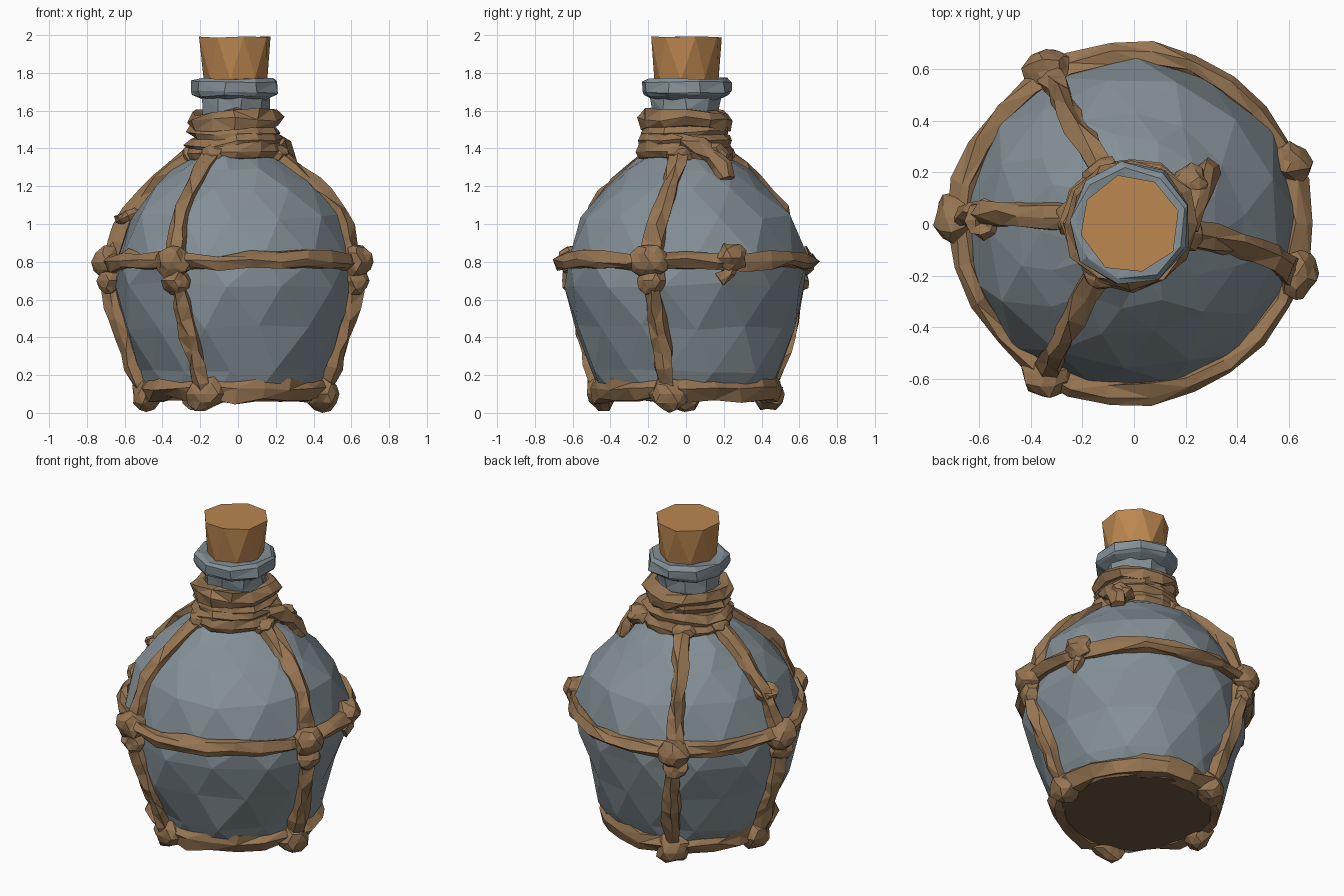
import bpy, bmesh, math, random
from mathutils import Vector

if "Cube" in bpy.data.objects:
    bpy.data.objects.remove(bpy.data.objects["Cube"])

random.seed(7)
CX = -0.015


def material(name, rgb):
    m = bpy.data.materials.new(name)
    m.diffuse_color = (*rgb, 1)
    m.use_nodes = True
    m.node_tree.nodes["Principled BSDF"].inputs["Base Color"].default_value = m.diffuse_color
    return m


GLASS = material("blue_grey_glass", (0.23, 0.28, 0.31))
ROPE = material("rope_brown", (0.31, 0.18, 0.085))
CORK = material("cork_tan", (0.50, 0.24, 0.08))
DARK = material("base_brown", (0.16, 0.10, 0.05))


def jitter(a):
    return Vector([random.uniform(-a, a) for _ in range(3)])


def finish(name, bm, mat):
    # chipped look: flat triangles
    bmesh.ops.recalc_face_normals(bm, faces=bm.faces)
    bmesh.ops.triangulate(bm, faces=[f for f in bm.faces if len(f.verts) == 4],
                          quad_method='SHORT_EDGE')
    for v in bm.verts:
        v.co.z = max(v.co.z, 0)
    me = bpy.data.meshes.new(name)
    bm.to_mesh(me)
    bm.free()
    me.materials.append(mat)
    ob = bpy.data.objects.new(name, me)
    bpy.context.collection.objects.link(ob)
    return ob


def skin(bm, rings, closed=False):
    # join rings of vertices with quads, cap the ends if open
    n = len(rings[0])
    for i in range(len(rings) if closed else len(rings) - 1):
        a, b = rings[i], rings[(i + 1) % len(rings)]
        for k in range(n):
            bm.faces.new((a[k], a[(k + 1) % n], b[(k + 1) % n], b[k]))
    if not closed:
        bm.faces.new(rings[0][::-1])
        bm.faces.new(rings[-1])


def lathe(name, profile, sides, mat, wobble=0.0, phase=0.0, stagger=0.0):
    # stagger turns every ring a little further for triangular facets
    bm = bmesh.new()
    rings = []
    for i, (r, z) in enumerate(profile):
        turn = phase + (i % 2) * stagger * math.tau / sides
        rings.append([bm.verts.new(Vector((
            CX + r * math.cos(turn + k * math.tau / sides),
            r * math.sin(turn + k * math.tau / sides), z)) + jitter(wobble))
            for k in range(sides)])
    skin(bm, rings)
    return finish(name, bm, mat)


def rope(name, pts, r, closed=False, centre=None, twist=0.5, wobble=0.24):
    # two-lobed twisted section swept along a path
    bm = bmesh.new()
    rings, n = [], len(pts)
    for i, p in enumerate(pts):
        a = pts[(i - 1) % n] if closed else pts[max(i - 1, 0)]
        b = pts[(i + 1) % n] if closed else pts[min(i + 1, n - 1)]
        t = (b - a).normalized()
        ref = p - (centre if centre else Vector((CX, 0, p.z)))
        u = (ref - t * ref.dot(t)).normalized()
        v = t.cross(u)
        ring = []
        for k in range(6):
            ang = k * math.tau / 6
            rr = r * (1.0 + 0.17 * math.cos(2 * ang - i * twist * 2))
            ring.append(bm.verts.new(p + (u * math.cos(ang) + v * math.sin(ang)) * rr
                                     + jitter(r * wobble)))
        rings.append(ring)
    skin(bm, rings, closed)
    return finish(name, bm, ROPE)


def circle(r, z, n, tilt=0.0, phase=0.0, wave=0.0):
    return [Vector((CX + r * math.cos(a), r * math.sin(a),
                    z + tilt * math.cos(a - phase) + random.uniform(-wave, wave)))
            for a in (k * math.tau / n for k in range(n))]


def polar(r, deg, z):
    a = math.radians(deg)
    return Vector((CX + r * math.cos(a), r * math.sin(a), z))


def lump(name, pos, size, deg):
    # rough knot stretched to (radial, tangential, vertical) size
    bm = bmesh.new()
    bmesh.ops.create_icosphere(bm, subdivisions=2, radius=1)
    out, side = polar(1, deg, 0) - Vector((CX, 0, 0)), polar(1, deg + 90, 0) - Vector((CX, 0, 0))
    for v in bm.verts:
        c = v.co * random.uniform(0.82, 1.14)
        v.co = pos + out * c.x * size[0] + side * c.y * size[1] + Vector((0, 0, c.z * size[2]))
    return finish(name, bm, ROPE)


# Glass bottle body with neck
BODY = [(0.45, 0.09), (0.515, 0.22), (0.59, 0.45), (0.645, 0.68), (0.645, 0.82),
        (0.565, 1.04), (0.435, 1.19), (0.335, 1.28), (0.20, 1.38)]
lathe("glass_body", BODY, 13, GLASS, 0.016, 0.1, 0.4)
lathe("glass_neck", [(0.215, 1.34), (0.185, 1.5), (0.18, 1.6), (0.19, 1.68)], 9, GLASS, 0.008)

# Bottle lip and cork
lathe("glass_lip", [(0.18, 1.66), (0.225, 1.68), (0.24, 1.70), (0.24, 1.755), (0.215, 1.77), (0.15, 1.765)],
      9, GLASS, 0.007, 0.3)
lathe("cork", [(0.15, 1.70), (0.17, 1.77), (0.197, 1.99)], 8, CORK, 0.007, 0.25, 0.5)


def body_radius(z):
    for (r0, z0), (r1, z1) in zip(BODY, BODY[1:]):
        if z <= z1:
            return r0 + (r1 - r0) * max(0, (z - z0) / (z1 - z0))
    return BODY[-1][0]


# Horizontal ropes: belly ring, base ring, neck coils
rope("belly_rope", circle(0.655, 0.805, 26, wave=0.01), 0.046, True)
rope("base_rope", circle(0.45, 0.125, 20, wave=0.01), 0.064, True)
lathe("base_underside", [(0.44, 0.065), (0.45, 0.10)], 14, DARK)
for i, (r, z, tilt) in enumerate([(0.208, 1.55, 0.006), (0.192, 1.49, 0.018),
                                  (0.205, 1.43, -0.016), (0.215, 1.38, 0.01)]):
    rope(f"neck_coil_{i + 1}", circle(r, z, 12, tilt, i * 1.7, 0.006), 0.05, True)

# Four vertical ropes with knots: angle at base, belly, neck
LINES = [(250, 241, 238), (-11, -17, -8), (114, 118, 119), (181, 178, 174)]
for i, (low, mid, top) in enumerate(LINES):
    pts = []
    for k in range(17):
        z = 0.09 + (1.38 - 0.09) * k / 16
        if z < 0.8:
            deg = low + (mid - low) * (z - 0.09) / 0.71
        else:
            deg = mid + (top - mid) * (z - 0.8) / 0.59
        pts.append(polar(body_radius(z) + 0.008, deg, z))
    rope(f"vertical_rope_{i + 1}", pts, 0.05)
    lump(f"belly_knot_{i + 1}", polar(0.675, mid, 0.80), (0.085, 0.10, 0.09), mid)
    lump(f"belly_knot_tail_{i + 1}", polar(0.665, mid + 1, 0.70), (0.065, 0.075, 0.075), mid)
    lump(f"base_knot_{i + 1}", polar(0.47, low, 0.10), (0.08, 0.105, 0.095), low)
    lump(f"neck_knot_{i + 1}", polar(0.225, top, 1.37), (0.06, 0.075, 0.055), top)

# Extra belly knot and its hanging end
lump("side_knot", polar(0.67, 21, 0.82), (0.075, 0.085, 0.08), 21)
rope("side_knot_end", [polar(0.66, 22, 0.8), polar(0.67, 20, 0.74), polar(0.65, 16, 0.71)], 0.038)

# Loop tied around the left rope
c = polar(0.565, 178, 1.04)
loop = [c + Vector((0.042 * math.cos(a), 0.052 * math.sin(a), 0.02 * math.cos(a)))
        for a in (k * math.tau / 8 for k in range(8))]
rope("left_loop", loop, 0.032, True, c)

# Loose rope end hanging off the neck
rope("neck_tail", [Vector(p) for p in ((0.20, 0.00, 1.44), (0.24, 0.08, 1.41), (0.26, 0.15, 1.36),
                                       (0.285, 0.19, 1.30), (0.30, 0.21, 1.24))], 0.05)
lump("neck_tail_knot", Vector((0.22, 0.16, 1.37)), (0.07, 0.07, 0.06), 35)
